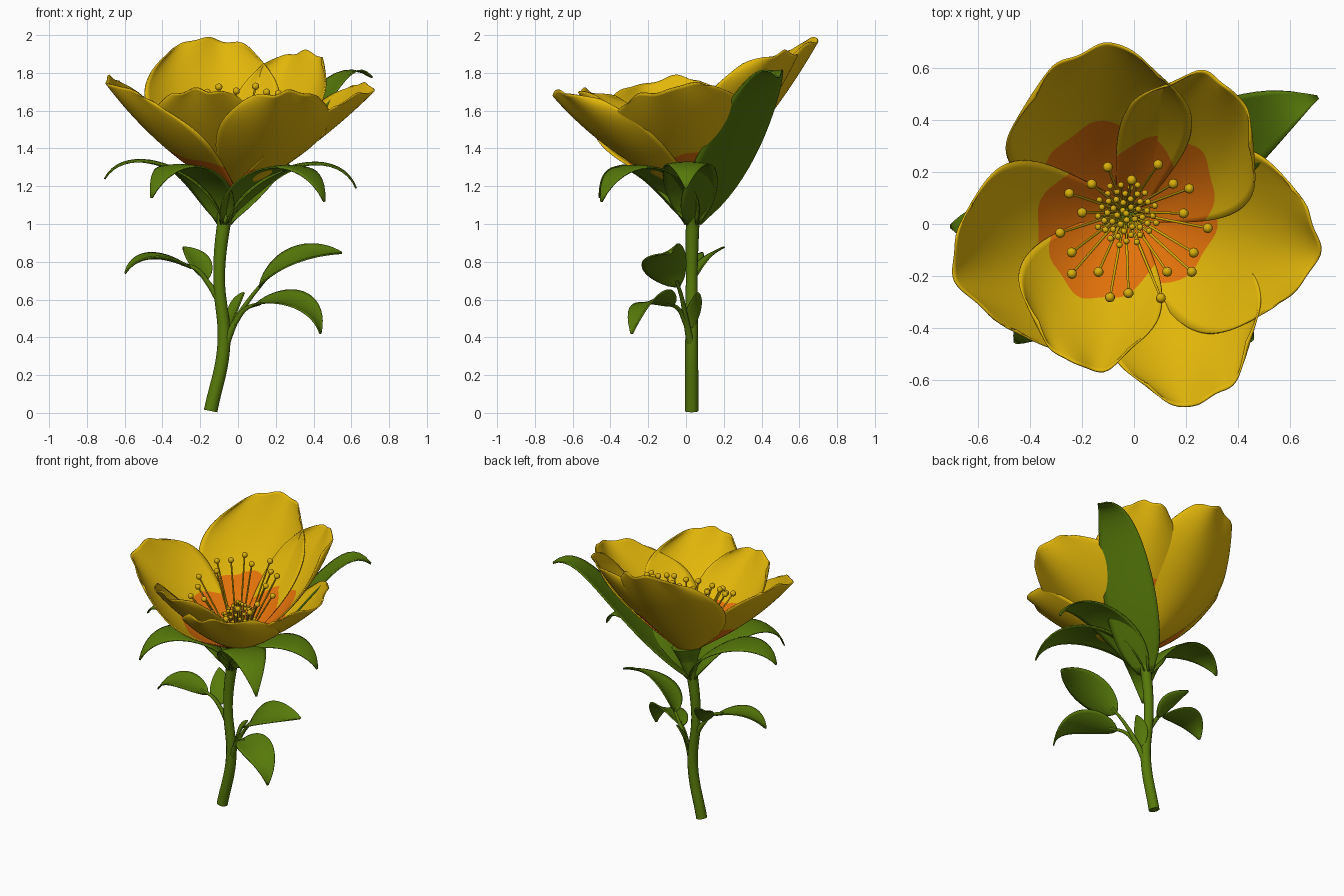
import bpy, bmesh, math, random
from mathutils import Vector, Matrix

random.seed(4)
if "Cube" in bpy.data.objects:
    bpy.data.objects.remove(bpy.data.objects["Cube"])
UP = Vector((0, 0, 1))
HEART = Vector((-0.03, 0.04, 1.17))


def material(name, rgb):
    m = bpy.data.materials.new(name)
    m.use_nodes = True
    m.diffuse_color = (*rgb, 1)
    m.node_tree.nodes["Principled BSDF"].inputs["Base Color"].default_value = (*rgb, 1)
    return m


YELLOW = material("petal_yellow", (0.76, 0.47, 0.003))
ORANGE = material("heart_orange", (0.78, 0.17, 0.003))
GOLD = material("stamen_gold", (0.7, 0.43, 0.003))
GREEN = material("leaf_green", (0.095, 0.195, 0.003))


def bezier(pts, t):
    pts = [Vector(p) for p in pts]
    while len(pts) > 1:
        pts = [a.lerp(b, t) for a, b in zip(pts, pts[1:])]
    return pts[0]


def petal_width(u):
    if u < 0.68:
        return 0.14 + 0.86 * math.sin(math.pi / 2 * u / 0.68)
    return 1 - 0.34 * ((u - 0.68) / 0.32) ** 2


def leaf_width(u):
    return max(0.02, math.sin(math.pi * u ** 0.8)) ** 0.8


def sepal_width(u):
    return max(max(0.02, math.sin(math.pi * u ** 0.68)) ** 0.8, 0.3 * (1 - u))


def add_object(name, bm, mats):
    mesh = bpy.data.meshes.new(name)
    bm.to_mesh(mesh)
    bm.free()
    for m in mats:
        mesh.materials.append(m)
    mesh.shade_smooth()
    ob = bpy.data.objects.new(name, mesh)
    bpy.context.collection.objects.link(ob)
    return ob


def blade(name, path, half, width, mats, cup=0.2, roll=0.0, blunt=0.0,
          ripple=0.0, rows=20, cols=10, heart=0.0, back_shift=0):
    """Thin curved sheet swept along a path, used for petals, sepals and leaves."""
    heading = Vector(path[-1]) - Vector(path[0])
    side = Vector((heading.y, -heading.x, 0)).normalized()
    side = side * math.cos(roll) - UP * math.sin(roll)
    phase = random.uniform(0, 6)
    split = rows // 3
    bm = bmesh.new()
    grid = []
    for i in range(rows + 1):
        line = []
        for j in range(cols + 1):
            u, v = i / rows, 2 * j / cols - 1
            if heart:
                # One row of vertices follows the rounded edge of the coloured heart
                edge = heart * (1 - 0.35 * v * v + 0.03 * math.sin(9 * v + phase))
                u = edge * i / split if i < split else edge + (1 - edge) * (i - split) / (rows - split)
            wave = ripple * u ** 4
            s = u * (1 - blunt * abs(v) ** 2.6) + 0.6 * wave * math.sin(9 * v + phase)
            tangent = (bezier(path, u) - bezier(path, u - 0.02)).normalized()
            normal = side.cross(tangent).normalized()
            w = half * width(u)
            lift = cup * w * v * v + wave * math.sin(6 * v + 2 * phase)
            line.append(bm.verts.new(bezier(path, s) + side * w * v + normal * lift))
        grid.append(line)
    for i in range(rows):
        for j in range(cols):
            f = bm.faces.new((grid[i][j], grid[i][j + 1], grid[i + 1][j + 1], grid[i + 1][j]))
            f.material_index = 1 if heart and i >= split else 0
    ob = add_object(name, bm, mats)
    mod = ob.modifiers.new("thickness", "SOLIDIFY")
    mod.thickness = 0.008
    mod.offset = -1
    mod.material_offset = back_shift


def tube(name, points, mat, bevel):
    cu = bpy.data.curves.new(name, "CURVE")
    cu.dimensions = "3D"
    cu.bevel_depth = bevel
    cu.bevel_resolution = 4
    cu.use_fill_caps = True
    sp = cu.splines.new("BEZIER")
    sp.bezier_points.add(len(points) - 1)
    for bp, (x, y, z, r) in zip(sp.bezier_points, points):
        bp.co = (x, y, z)
        bp.radius = r
        bp.handle_left_type = bp.handle_right_type = "AUTO"
    cu.materials.append(mat)
    ob = bpy.data.objects.new(name, cu)
    bpy.context.collection.objects.link(ob)


# Petals: tip, half width, sag, sideways sway, roll, and whether the heart shows outside
petals = {
    "petal_back": ((-0.15, 0.68, 1.98), 0.36, 0.055, (-0.1, 0), 0, False),
    "petal_back_left": ((0.35, 0.54, 1.91), 0.29, 0.025, (0.12, -0.02), 0, True),
    "petal_left": ((0.70, -0.12, 1.71), 0.37, 0.045, (0, 0), 0.22, True),
    "petal_front_left": ((0.28, -0.68, 1.70), 0.31, 0.06, (0.11, 0), 0, False),
    "petal_front_right": ((-0.2, -0.55, 1.71), 0.28, 0.03, (-0.11, 0), 0, False),
    "petal_right": ((-0.68, -0.2, 1.75), 0.39, 0.055, (0, -0.05), -0.22, True),
}
for name, (tip, half, sag, sway, roll, both) in petals.items():
    tip = Vector(tip)
    out = (tip - HEART) * Vector((1, 1, 0))
    bulge = (out.normalized() * 0.6 - UP * 0.8) * 2 * sag + Vector((*sway, 0))
    blade(name, (HEART, (HEART + tip) / 2 + bulge, tip), half, petal_width,
          (ORANGE, YELLOW, YELLOW), cup=0.37, roll=roll, blunt=0.13, ripple=0.014,
          rows=42, cols=26, heart=0.32 / out.length, back_shift=0 if both else 1)

# Sepals: four arch over and droop, one stands up behind the petals
root = (-0.07, 0.035, 1.0)
for name, (x, y, z) in {"sepal_right": (-0.71, -0.01, 1.24),
                        "sepal_front_right": (-0.46, -0.46, 1.14),
                        "sepal_front_left": (0.46, -0.45, 1.12),
                        "sepal_left": (0.63, 0.0, 1.19)}.items():
    inner = (0.14 * x - 0.05, 0.14 * y + 0.03, 1.31)
    outer = (0.85 * x, 0.85 * y, 1.46)
    blade(name, (root, inner, outer, (x, y, z)), 0.145, sepal_width, (GREEN,), cup=-0.1)
blade("sepal_back_left", (root, (0.1, 0.12, 1.2), (0.38, 0.34, 1.5),
                          (0.5, 0.44, 1.95), (0.71, 0.49, 1.78)),
      0.175, sepal_width, (GREEN,), cup=0.08)

# Stem flaring into the flower base
tube("stem", [(-0.145, 0.03, 0.01, 1), (-0.075, 0.03, 0.36, 0.95),
              (-0.1, 0.03, 0.72, 0.85), (-0.075, 0.035, 1.0, 1.0),
              (-0.05, 0.04, 1.12, 1.7), (-0.035, 0.04, 1.21, 2.8)], GREEN, 0.036)

# Twigs carrying the leaves
tube("twig_left_upper", [(-0.075, 0.03, 0.34, 1.6), (-0.01, 0.0, 0.49, 1.1),
                         (0.06, -0.02, 0.6, 0.8), (0.14, -0.05, 0.7, 0.6)], GREEN, 0.014)
tube("twig_left_lower", [(-0.02, 0.0, 0.47, 1), (0.04, -0.04, 0.55, 0.8),
                         (0.12, -0.1, 0.58, 0.6)], GREEN, 0.014)
tube("twig_right", [(-0.1, 0.03, 0.6, 1.5), (-0.16, 0.03, 0.69, 1),
                    (-0.22, 0.02, 0.76, 0.8), (-0.3, 0.01, 0.79, 0.6)], GREEN, 0.014)

# Leaves: path, half width and roll
leaves = {
    "leaf_left_upper": (((0.11, -0.04, 0.67), (0.2, -0.13, 0.8), (0.38, -0.15, 0.87),
                         (0.55, -0.08, 0.85)), 0.12, 0.42),
    "leaf_left_lower": (((0.08, -0.07, 0.57), (0.2, -0.16, 0.63), (0.42, -0.24, 0.62),
                         (0.44, -0.29, 0.42)), 0.1, 0.35),
    "leaf_left_small": (((-0.05, 0.03, 0.45), (-0.03, 0.04, 0.56), (0.03, 0.06, 0.64)), 0.05, 0.5),
    "leaf_right": (((-0.25, 0.02, 0.77), (-0.38, 0.0, 0.83), (-0.53, -0.02, 0.86),
                    (-0.6, -0.05, 0.74)), 0.1, -0.1),
    "leaf_right_small": (((-0.16, 0.04, 0.71), (-0.2, 0.08, 0.82), (-0.29, 0.2, 0.88)), 0.065, -0.3),
}
for name, (path, half, roll) in leaves.items():
    blade(name, path, half, leaf_width, (GREEN,), roll=roll)


# Stamens: a thin filament with a round anther
def stamen(bm, start, end, thick, ball):
    d = end - start
    turn = d.to_track_quat("Z", "Y").to_matrix().to_4x4()
    bmesh.ops.create_cone(bm, segments=6, radius1=thick, radius2=thick * 0.8, depth=d.length,
                          matrix=Matrix.Translation((start + end) / 2) @ turn)
    bmesh.ops.create_icosphere(bm, subdivisions=2, radius=ball, matrix=Matrix.Translation(end))


bm = bmesh.new()
for k in range(20):
    a = math.tau * k / 20 + random.uniform(-0.08, 0.08)
    r = (0.29, 0.21, 0.28, 0.25)[k % 4]
    dx, dy = r * math.cos(a), r * math.sin(a) * 0.95
    tip = Vector((dx - 0.005, dy - 0.03, 1.62 + 0.42 * dy))
    stamen(bm, HEART + Vector((dx, dy, 0)) * 0.1, tip, 0.0065, 0.0195)
add_object("long_stamens", bm, (GOLD,))

bm = bmesh.new()
for k in range(50):
    a, r = k * 2.4, 0.125 * math.sqrt(k / 50)
    offset = Vector((r * math.cos(a), r * math.sin(a), 0))
    tip = HEART + offset + UP * (0.31 - r + 0.3 * offset.y)
    stamen(bm, HEART + offset * 0.3, tip, 0.005, 0.0125)
add_object("short_stamens", bm, (GOLD,))
